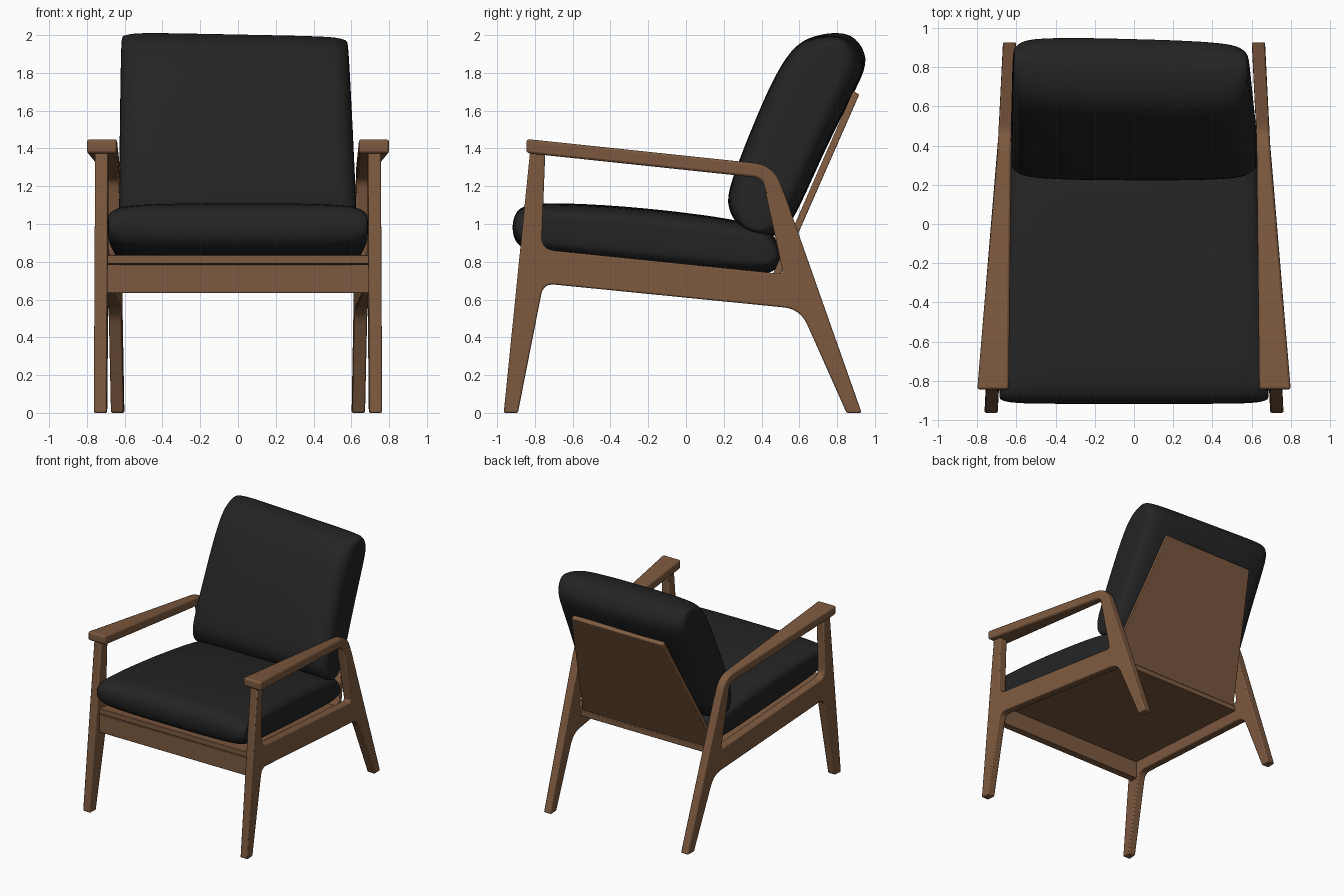
import bpy, bmesh, math
from mathutils import Vector

if "Cube" in bpy.data.objects:
    bpy.data.objects.remove(bpy.data.objects["Cube"])


def material(name, rgb):
    m = bpy.data.materials.new(name)
    m.diffuse_color = (*rgb, 1)
    m.use_nodes = True
    m.node_tree.nodes["Principled BSDF"].inputs["Base Color"].default_value = m.diffuse_color
    return m


WOOD = material("walnut brown", (0.205, 0.102, 0.050))
FABRIC = material("charcoal fabric", (0.0175, 0.0175, 0.0175))


def finish(name, bm, mat):
    bmesh.ops.recalc_face_normals(bm, faces=bm.faces)
    me = bpy.data.meshes.new(name)
    bm.to_mesh(me)
    bm.free()
    me.materials.append(mat)
    ob = bpy.data.objects.new(name, me)
    bpy.context.collection.objects.link(ob)
    return ob


def rounded(points, steps=6):
    """Outline of (y, z[, radius]) points with the corners rounded."""
    out, n = [], len(points)
    for i, p in enumerate(points):
        v = Vector(p[:2])
        if len(p) < 3:
            out.append(v)
            continue
        a = v + (Vector(points[i - 1][:2]) - v).normalized() * p[2]
        b = v + (Vector(points[(i + 1) % n][:2]) - v).normalized() * p[2]
        for k in range(steps + 1):
            t = k / steps
            out.append(a * (1 - t) ** 2 + v * 2 * t * (1 - t) + b * t * t)
    return out


def prism(name, points, x_in, x_out, mirror=False, bevel=0.008):
    """Side outline extruded between two x surfaces given as functions of y, z."""
    bm = bmesh.new()
    prof = rounded(points)
    a = [bm.verts.new((x_in(*p), *p)) for p in prof]
    b = [bm.verts.new((x_out(*p), *p)) for p in prof]
    n = len(prof)
    bm.faces.new(a)
    bm.faces.new(b)
    for i in range(n):
        j = (i + 1) % n
        bm.faces.new((a[i], a[j], b[j], b[i]))
    ob = finish(name, bm, WOOD)
    ob.data.shade_smooth()
    ob.data.set_sharp_from_angle(angle=math.radians(35))
    bev = ob.modifiers.new("soft edges", 'BEVEL')
    bev.width, bev.segments = bevel, 2
    bev.limit_method, bev.angle_limit = 'ANGLE', math.radians(40)
    if mirror:
        ob.modifiers.new("other side", 'MIRROR').use_bisect_axis[0] = False
    return ob


def cushion(name, prof, centre, axis, half_width, warp):
    """Padded loft: the side profile thins toward both ends."""
    half = [(1, .95, .45), (.985, .97, .62), (.93, .99, .84), (.78, 1, .95), (.4, 1, 1)]
    stations = [(-s, l, t) for s, l, t in half] + [(0, 1, 1)] + half[::-1]
    c, d = Vector(centre), Vector(axis).normalized()
    e = Vector((-d.y, d.x))
    bm = bmesh.new()
    rings = []
    for s, kl, kt in stations:
        ring = []
        for p in prof:
            q = Vector(p) - c
            q = c + d * q.dot(d) * kl + e * q.dot(e) * kt
            ring.append(bm.verts.new(warp(s * half_width(*q), *q)))
        rings.append(ring)
    n = len(prof)
    for r0, r1 in zip(rings, rings[1:]):
        for i in range(n):
            j = (i + 1) % n
            bm.faces.new((r0[i], r0[j], r1[j], r1[i]))
    bm.faces.new(rings[0])
    bm.faces.new(rings[-1])
    ob = finish(name, bm, FABRIC)
    ob.data.shade_smooth()
    ob.modifiers.new("soft", 'SUBSURF').levels = 2
    ob.modifiers["soft"].render_levels = 2
    return ob


# Side frames converge slightly toward the back
def leg_in(y, z=0):
    return 0.695 - 0.05 * (y + 0.95)


def leg_out(y, z=0):
    return leg_in(y) + 0.068


# Side frames: front leg, side rail and rear leg in one piece
prism("side_frame", [
    (-0.965, 0), (-0.89, 0), (-0.755, 0.685, 0.06), (0.605, 0.55, 0.09),
    (0.85, 0), (0.93, 0), (0.518, 1.17), (0.421, 1.17),
    (0.515, 0.735, 0.03), (-0.765, 0.866, 0.07), (-0.745, 1.38), (-0.825, 1.39)],
    leg_in, leg_out, mirror=True)

# Armrests: broad at the front, bending down into the rear leg
prism("armrest", [
    (-0.845, 1.375, 0.02), (-0.845, 1.45, 0.02), (0.467, 1.312, 0.11),
    (0.543, 1.1), (0.436, 1.1), (0.405, 1.243, 0.05)],
    lambda y, z: min(leg_in(y), 0.64 - 0.011 * (y + 0.84)),
    lambda y, z: max(leg_out(y), 0.80 - 0.0866 * (y + 0.84)), mirror=True, bevel=0.012)

# Front rail
prism("front_rail", [(-0.85, 0.635), (-0.85, 0.785), (-0.79, 0.785), (-0.79, 0.635)],
      lambda y, z: -leg_in(y) - 0.01, lambda y, z: leg_in(y) + 0.01, bevel=0.004)

# Sloping seat panel
prism("seat_panel", [(-0.85, 0.79), (-0.85, 0.835), (0.5, 0.70), (0.5, 0.655)],
      lambda y, z: -leg_in(y) - 0.005, lambda y, z: leg_in(y) + 0.005, bevel=0.004)


# Tapered back panel
def back_width(y, z):
    return 0.62 - 0.2 * (z - 0.70)


prism("back_panel", [(0.48, 0.69), (0.917, 1.685), (0.885, 1.705), (0.445, 0.70)],
      lambda y, z: -back_width(y, z), back_width, bevel=0.005)

# Seat cushion
cushion("seat_cushion", [
    (-0.92, 0.93), (-0.92, 1.03), (-0.875, 1.105), (-0.7, 1.113), (-0.35, 1.098),
    (0.1, 1.05), (0.38, 1.0), (0.48, 0.94), (0.51, 0.82), (0.48, 0.735),
    (0.3, 0.73), (-0.2, 0.775), (-0.7, 0.822), (-0.87, 0.86)],
    (-0.2, 0.925), (1, -0.1), lambda y, z: leg_in(y) + 0.003,
    lambda x, y, z: (x, y, z))

# Back cushion, sagging a little toward one side
cushion("back_cushion", [
    (0.215, 1.09), (0.225, 1.2), (0.395, 1.62), (0.49, 1.82), (0.58, 1.95),
    (0.67, 1.995), (0.79, 2.01), (0.89, 1.985), (0.965, 1.87), (0.915, 1.745),
    (0.74, 1.41), (0.60, 1.08), (0.52, 0.95), (0.42, 0.92), (0.28, 0.97)],
    (0.56, 1.45), (0.43, 0.9), lambda y, z: 0.632 - 0.03 * (z - 1),
    lambda x, y, z: (x - 0.018 * (z - 1), y - 0.03 * x * (z - 1), z - 0.02 * x * (z - 1)))
